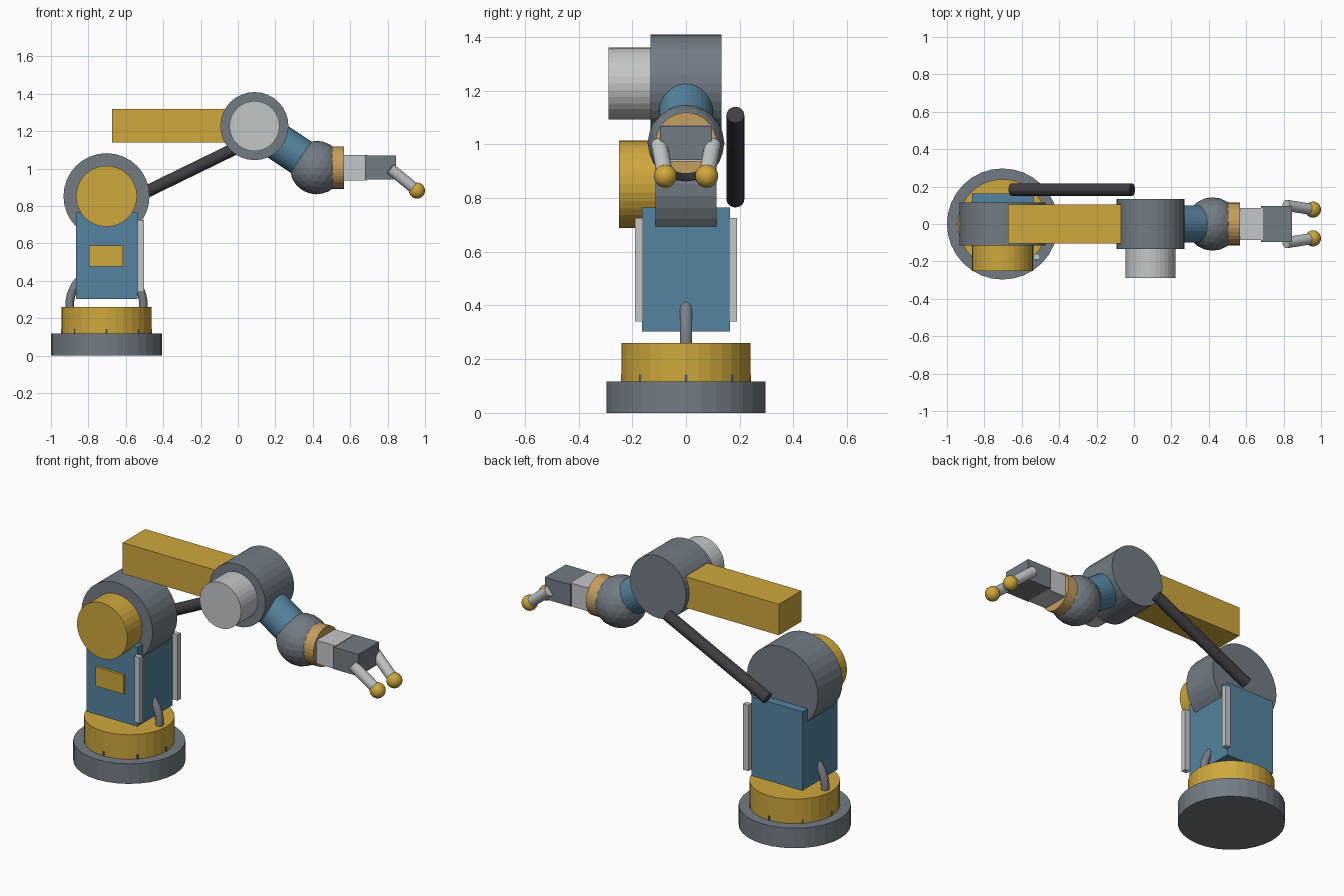
import bpy
import math
from mathutils import Vector

cube = bpy.data.objects.get("Cube")
if cube:
    bpy.data.objects.remove(cube, do_unlink=True)


def material(name, r, g, b):
    m = bpy.data.materials.new(name)
    m.use_nodes = True
    m.diffuse_color = (r, g, b, 1)
    m.node_tree.nodes["Principled BSDF"].inputs["Base Color"].default_value = (r, g, b, 1)
    return m


YELLOW = material("machine yellow", 0.62, 0.39, 0.045)
GREY = material("steel grey", 0.17, 0.2, 0.23)
BLUE = material("steel blue", 0.09, 0.23, 0.35)
LIGHT = material("light grey", 0.55, 0.57, 0.58)
DARK = material("dark rubber", 0.05, 0.047, 0.055)
TAN = material("bronze tan", 0.56, 0.34, 0.11)
CABLE = material("cable grey", 0.2, 0.22, 0.24)


def finish(name, mat, smooth=False):
    ob = bpy.context.object
    ob.name = name
    ob.data.materials.append(mat)
    if smooth:
        bpy.ops.object.shade_smooth_by_angle()
    return ob


def rod(name, start, end, radius, mat, sides=32, smooth=False):
    """Cylinder running between two points."""
    a, b = Vector(start), Vector(end)
    turn = (b - a).to_track_quat('Z', 'Y').to_euler()
    bpy.ops.mesh.primitive_cylinder_add(vertices=sides, radius=radius, depth=(b - a).length,
                                        location=(a + b) / 2, rotation=turn)
    return finish(name, mat, smooth)


def box(name, low, high, mat):
    """Box between two opposite corners."""
    a, b = Vector(low), Vector(high)
    bpy.ops.mesh.primitive_cube_add(size=1, location=(a + b) / 2)
    bpy.context.object.scale = b - a
    return finish(name, mat)


# Base and turntable
BX = -0.703
rod("base_plate", (BX, 0, 0), (BX, 0, 0.117), 0.297, GREY)
rod("turntable", (BX, 0, 0.117), (BX, 0, 0.26), 0.24, YELLOW)
for i in range(8):
    a = math.tau * i / 8
    x, y = BX + 0.235 * math.cos(a), 0.235 * math.sin(a)
    rod(f"base_bolt_{i}", (x, y, 0.11), (x, y, 0.143), 0.008, GREY, 8)

# Cable loop rising from the turntable through the column
bpy.ops.mesh.primitive_torus_add(major_radius=0.197, minor_radius=0.023, major_segments=48,
                                 minor_segments=12, location=(BX, 0, 0.27),
                                 rotation=(math.pi / 2, 0, 0))
finish("cable_loop", CABLE, True)

# Column with front panel and corner rails
box("column", (-0.866, -0.163, 0.303), (-0.537, 0.163, 0.765), BLUE)
box("front_panel", (-0.797, -0.178, 0.477), (-0.615, -0.16, 0.588), YELLOW)
for side, s in (("right", -1), ("left", 1)):
    box(f"{side}_rail", (-0.537, s * 0.175 - 0.015, 0.34),
        (-0.503, s * 0.175 + 0.015, 0.725), LIGHT)

# Shoulder joint and motor
rod("shoulder", (BX, -0.114, 0.852), (BX, 0.114, 0.852), 0.23, GREY)
rod("shoulder_motor", (BX, -0.25, 0.852), (BX, -0.1, 0.852), 0.163, YELLOW)

# Upper beam, elbow and elbow motor
EX, EZ = 0.088, 1.227
box("upper_beam", (-0.673, -0.104, 1.138), (0.06, 0.104, 1.319), YELLOW)
rod("elbow", (EX, -0.133, EZ), (EX, 0.133, EZ), 0.182, GREY)
rod("elbow_motor", (EX, -0.289, EZ), (EX, -0.12, EZ), 0.134, LIGHT)

# Support strut on the rear side
rod("strut", (-0.656, 0.184, 0.795), (-0.009, 0.184, 1.11), 0.033, DARK, 24)

# Forearm and wrist
WX, WZ = 0.42, 1.005
rod("forearm", (EX, 0, EZ), (WX - 0.03, 0, WZ + 0.02), 0.1, BLUE)
bpy.ops.mesh.primitive_ico_sphere_add(subdivisions=3, radius=0.143, location=(WX, 0, WZ))
finish("wrist_ball", GREY)
rod("wrist_ring", (0.5, 0, WZ), (0.567, 0, WZ), 0.114, TAN)
box("wrist_block", (0.55, -0.085, WZ - 0.068), (0.69, 0.085, WZ + 0.068), LIGHT)
box("gripper_palm", (0.68, -0.096, WZ - 0.064), (0.845, 0.096, WZ + 0.064), GREY)

# Fingers with round tips
for side, s in (("right", -1), ("left", 1)):
    tip = (0.957, s * 0.077, 0.882)
    rod(f"{side}_finger", (0.813, s * 0.1, 1.0), tip, 0.03, LIGHT, 24, True)
    bpy.ops.mesh.primitive_uv_sphere_add(segments=24, ring_count=12, radius=0.043, location=tip)
    finish(f"{side}_fingertip", YELLOW, True)
